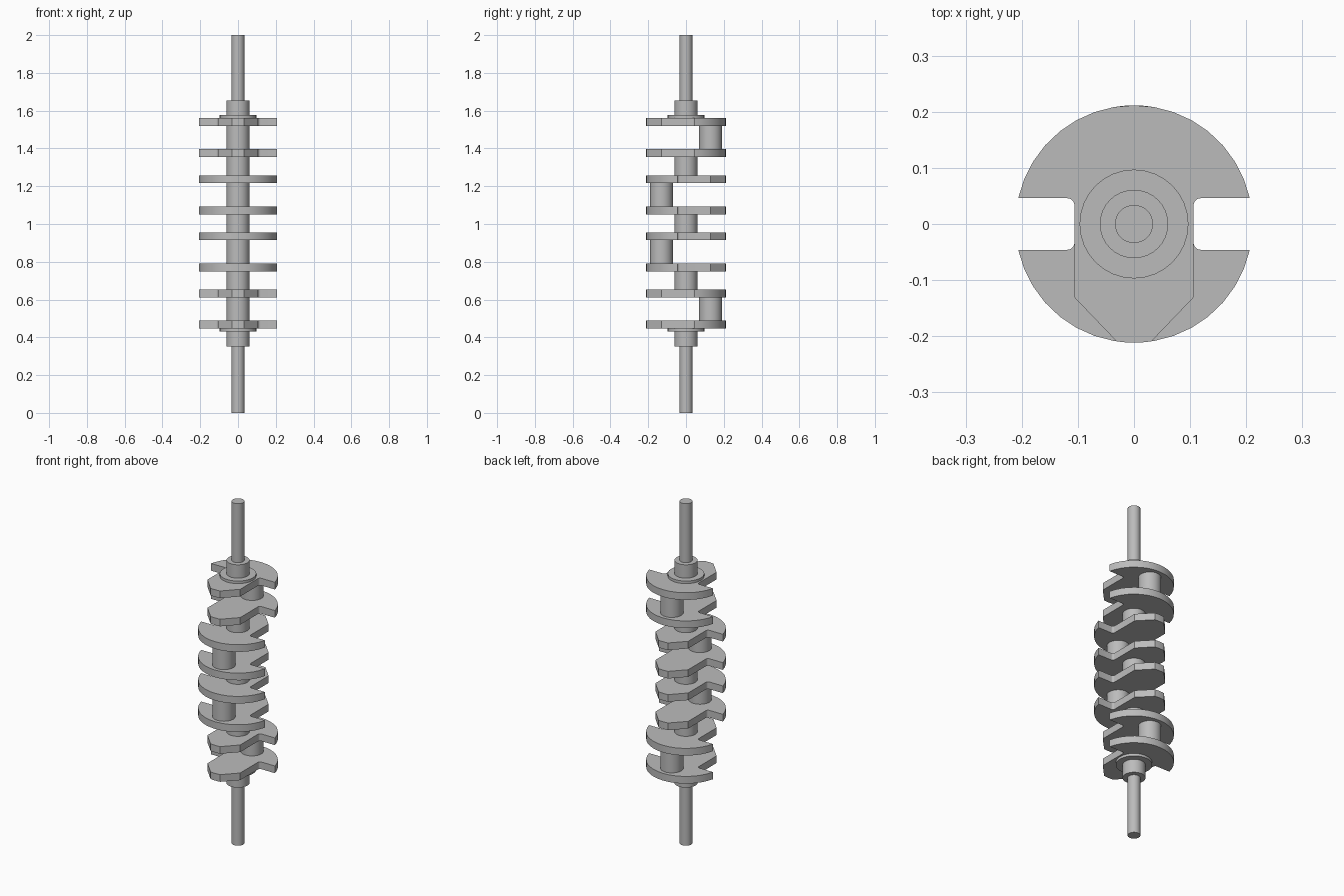
import bpy, bmesh
from math import sin, cos, pi, radians, asin, acos

cube = bpy.data.objects.get("Cube")
if cube:
    bpy.data.objects.remove(cube, do_unlink=True)

steel = bpy.data.materials.new("grey_steel")
steel.use_nodes = True
GREY = (0.5, 0.5, 0.5, 1)
steel.diffuse_color = GREY
steel.node_tree.nodes["Principled BSDF"].inputs["Base Color"].default_value = GREY


def prism(name, outline, z0, z1):
    """Extrude a closed counter-clockwise outline between two heights."""
    bm = bmesh.new()
    base = bm.faces.new([bm.verts.new((x, y, z0)) for x, y in outline])
    new = bmesh.ops.extrude_face_region(bm, geom=[base])["geom"]
    top = [v for v in new if isinstance(v, bmesh.types.BMVert)]
    bmesh.ops.translate(bm, verts=top, vec=(0, 0, z1 - z0))
    bmesh.ops.recalc_face_normals(bm, faces=bm.faces)
    mesh = bpy.data.meshes.new(name)
    bm.to_mesh(mesh)
    bm.free()
    mesh.materials.append(steel)
    obj = bpy.data.objects.new(name, mesh)
    bpy.context.collection.objects.link(obj)
    bpy.ops.object.select_all(action='DESELECT')
    obj.select_set(True)
    bpy.context.view_layer.objects.active = obj
    bpy.ops.object.shade_smooth_by_angle(angle=radians(30))
    return obj


def arc(cx, cy, r, a0, a1, n):
    return [(cx + r * cos(a0 + (a1 - a0) * i / n),
             cy + r * sin(a0 + (a1 - a0) * i / n)) for i in range(n + 1)]


def rod(name, radius, z0, z1, y=0.0):
    return prism(name, arc(0, y, radius, 0, 2 * pi, 32)[:-1], z0, z1)


def web_outline(side):
    """Counterweight fan on one side, chamfered arm on the other."""
    R, neck, ledge, fillet = 0.2115, 0.106, 0.046, 0.013
    # Right half from the arm tip up to the top of the fan
    tip = acos(0.031 / R)
    half = arc(0, 0, R, -pi / 2, -tip, 2)
    half.append((neck, -0.131))
    half += arc(neck + fillet, ledge - fillet, fillet, pi, pi / 2, 5)
    half += arc(0, 0, R, asin(ledge / R), pi / 2, 8)
    left = [(-x, y) for x, y in reversed(half[1:-1])]
    return [(x, y * side) for x, y in half + left]


# Webs, listed from the bottom; the sign is the side of the fan
THICK = 0.042
bottoms = [0.446, 0.61, 0.748, 0.914, 1.05, 1.216, 1.355, 1.52]
sides = [1, 1, -1, -1, -1, -1, 1, 1]
for i, (z, side) in enumerate(zip(bottoms, sides)):
    prism(f"crank_web_{i + 1}", web_outline(side), z, z + THICK)

# Journals between webs: offset crank pins alternate with central bearings
for i in range(7):
    z0, z1 = bottoms[i] + THICK, bottoms[i + 1]
    if i % 2 == 0:
        rod(f"crank_pin_{i // 2 + 1}", 0.061, z0, z1, 0.13 * sides[i])
    else:
        rod(f"main_journal_{i // 2 + 1}", 0.061, z0, z1)

# Shaft ends with their hubs and flanges
for name, flange, hub, shaft in (("lower", (0.431, 0.446), (0.352, 0.431), (0, 0.352)),
                                 ("upper", (1.562, 1.577), (1.577, 1.655), (1.655, 2))):
    rod(name + "_flange", 0.097, *flange)
    rod(name + "_hub", 0.061, *hub)
    rod(name + "_shaft", 0.034, *shaft)
